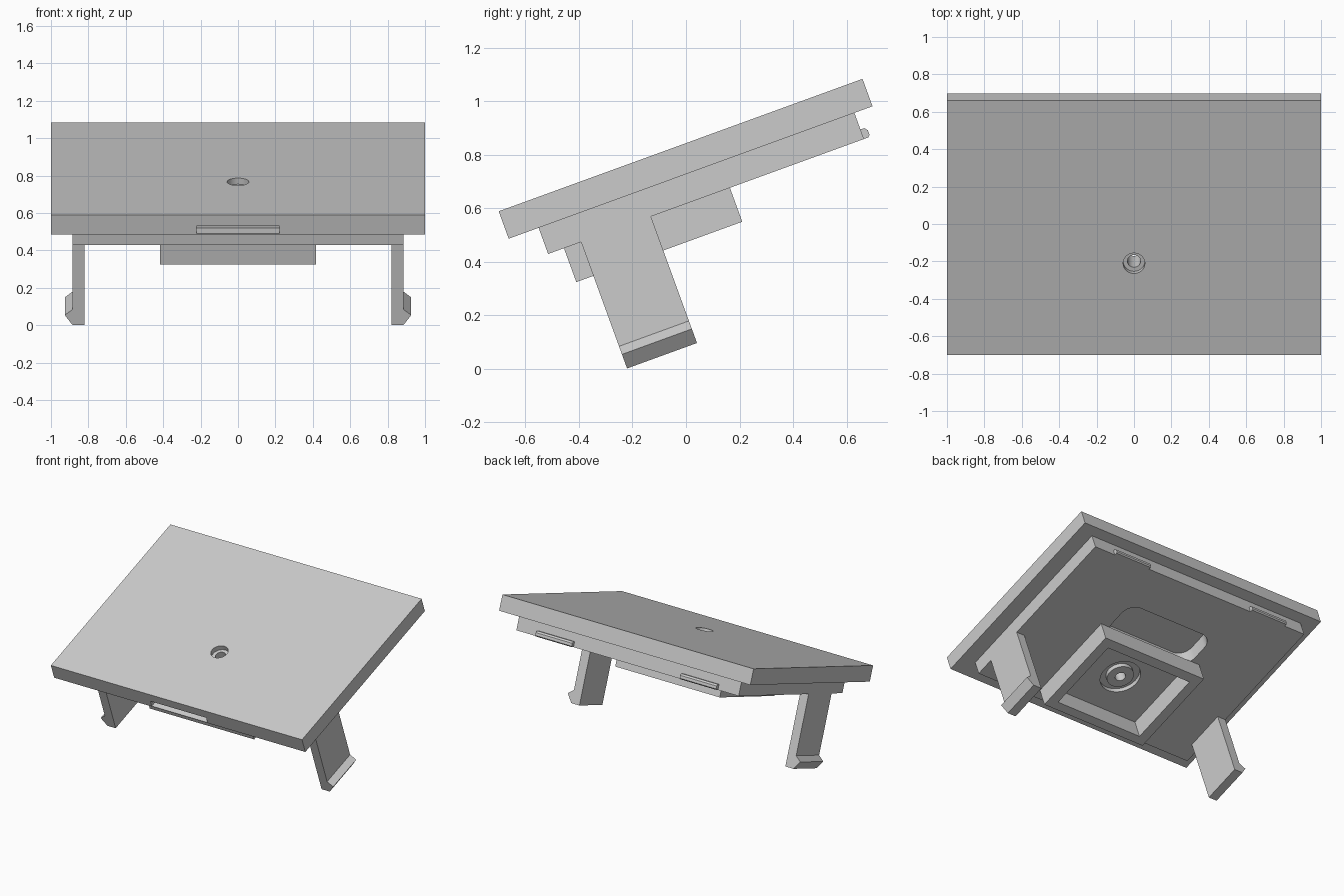
import bpy, bmesh, math
from mathutils import Matrix, Vector

if "Cube" in bpy.data.objects:
    bpy.data.objects.remove(bpy.data.objects["Cube"], do_unlink=True)

# Parts are laid out flat (x across, y up the slope, z normal), then tilted
TILT = Matrix.Translation((0, -0.70, 0.589)) @ Matrix.Rotation(math.radians(20), 4, 'X')

grey = bpy.data.materials.new("plain_grey")
grey.use_nodes = True
grey.diffuse_color = (0.6, 0.6, 0.6, 1)
bsdf = next(n for n in grey.node_tree.nodes if n.type == 'BSDF_PRINCIPLED')
bsdf.inputs["Base Color"].default_value = (0.6, 0.6, 0.6, 1)


def make(name, bm):
    bmesh.ops.recalc_face_normals(bm, faces=bm.faces)
    mesh = bpy.data.meshes.new(name)
    bm.to_mesh(mesh)
    bm.free()
    mesh.materials.append(grey)
    obj = bpy.data.objects.new(name, mesh)
    bpy.context.scene.collection.objects.link(obj)
    return obj


def box(name, x, y, z, corner=0):
    """Box between (min, max) pairs, with optionally rounded upright edges."""
    bm = bmesh.new()
    bmesh.ops.create_cube(bm, size=1)
    for v in bm.verts:
        v.co = Vector([r[0] if c < 0 else r[1] for c, r in zip(v.co, (x, y, z))])
    if corner:
        upright = [e for e in bm.edges
                   if abs(e.verts[0].co.z - e.verts[1].co.z) > 1e-4]
        bmesh.ops.bevel(bm, geom=upright, offset=corner, segments=8,
                        profile=0.5, affect='EDGES')
    return make(name, bm)


def cylinder(name, radius, z):
    bm = bmesh.new()
    place = Matrix.Translation((0, HOLE_Y, sum(z) / 2))
    bmesh.ops.create_cone(bm, cap_ends=True, segments=48, radius1=radius,
                          radius2=radius, depth=z[1] - z[0], matrix=place)
    return make(name, bm)


def extrude(name, points, offset):
    bm = bmesh.new()
    face = bm.faces.new([bm.verts.new(p) for p in points])
    out = bmesh.ops.extrude_face_region(bm, geom=[face])
    bmesh.ops.translate(bm, vec=offset, verts=[
        g for g in out["geom"] if isinstance(g, bmesh.types.BMVert)])
    return make(name, bm)


def cut(obj, *cutters):
    for cutter in cutters:
        mod = obj.modifiers.new("cut", 'BOOLEAN')
        mod.operation, mod.solver, mod.object = 'DIFFERENCE', 'EXACT', cutter
        bpy.context.view_layer.update()
        graph = bpy.context.evaluated_depsgraph_get()
        mesh = bpy.data.meshes.new_from_object(obj.evaluated_get(graph))
        obj.modifiers.clear()
        obj.data = mesh
        bpy.data.objects.remove(cutter, do_unlink=True)
    return obj


HOLE_Y = 0.521
PLATE, SLAB, FRAME = -0.109, -0.213, -0.348   # undersides of the layers

# Cover plate with a finger slot at the front and a counterbored hole
plate = cut(box("cover_plate", (-1, 1), (0, 1.447), (PLATE, 0)),
            box("slot_cutter", (-0.222, 0.222), (-0.1, 0.085), (-0.105, -0.062)),
            cylinder("counterbore_cutter", 0.058, (-0.035, 0.1)),
            cylinder("hole_cutter", 0.035, (-0.3, 0.1)))

# Base slab with a rounded pocket and a ring groove around the hole
slab = cut(box("base_slab", (-0.885, 0.885), (0.119, 1.375), (SLAB, PLATE)),
           box("pocket_cutter", (-0.35, 0.35), (0.79, 1.07), (-0.3, -0.115), 0.09),
           cylinder("hole_cutter", 0.035, (-0.4, 0.1)))
groove = cut(cylinder("groove_cutter", 0.135, (-0.3, SLAB + 0.03)),
             cylinder("groove_core", 0.09, (-0.4, 0.1)))
cut(slab, groove)

# Square frame under the slab
frame = cut(box("square_frame", (-0.416, 0.416), (0.182, 0.842), (FRAME, SLAB)),
            box("opening_cutter", (-0.345, 0.345), (0.24, 0.777), (-0.5, 0)))
parts = [plate, slab, frame]

# Snap legs with pointed hooks, and the catch nubs at the back
for side, s in (("left", 1), ("right", -1)):
    leg = [(0.82, SLAB), (0.885, SLAB), (0.885, -0.628), (0.926, -0.66),
           (0.885, -0.716), (0.82, -0.716)]
    parts.append(extrude(side + "_snap_leg",
                         [(s * x, 0.25, z) for x, z in leg], (0, 0.278, 0)))
    nub = [(1.37, -0.175), (1.39, -0.175), (1.4, -0.187), (1.4, -0.206),
           (1.392, SLAB), (1.37, SLAB)]
    parts.append(extrude(side + "_catch_nub",
                         [(s * 0.43, y, z) for y, z in nub], (s * 0.29, 0, 0)))

# Tilt everything into place and smooth the curved walls
bpy.ops.object.select_all(action='DESELECT')
for obj in parts:
    obj.data.transform(TILT)
    obj.select_set(True)
bpy.context.view_layer.objects.active = plate
bpy.ops.object.shade_smooth_by_angle(angle=math.radians(25))
